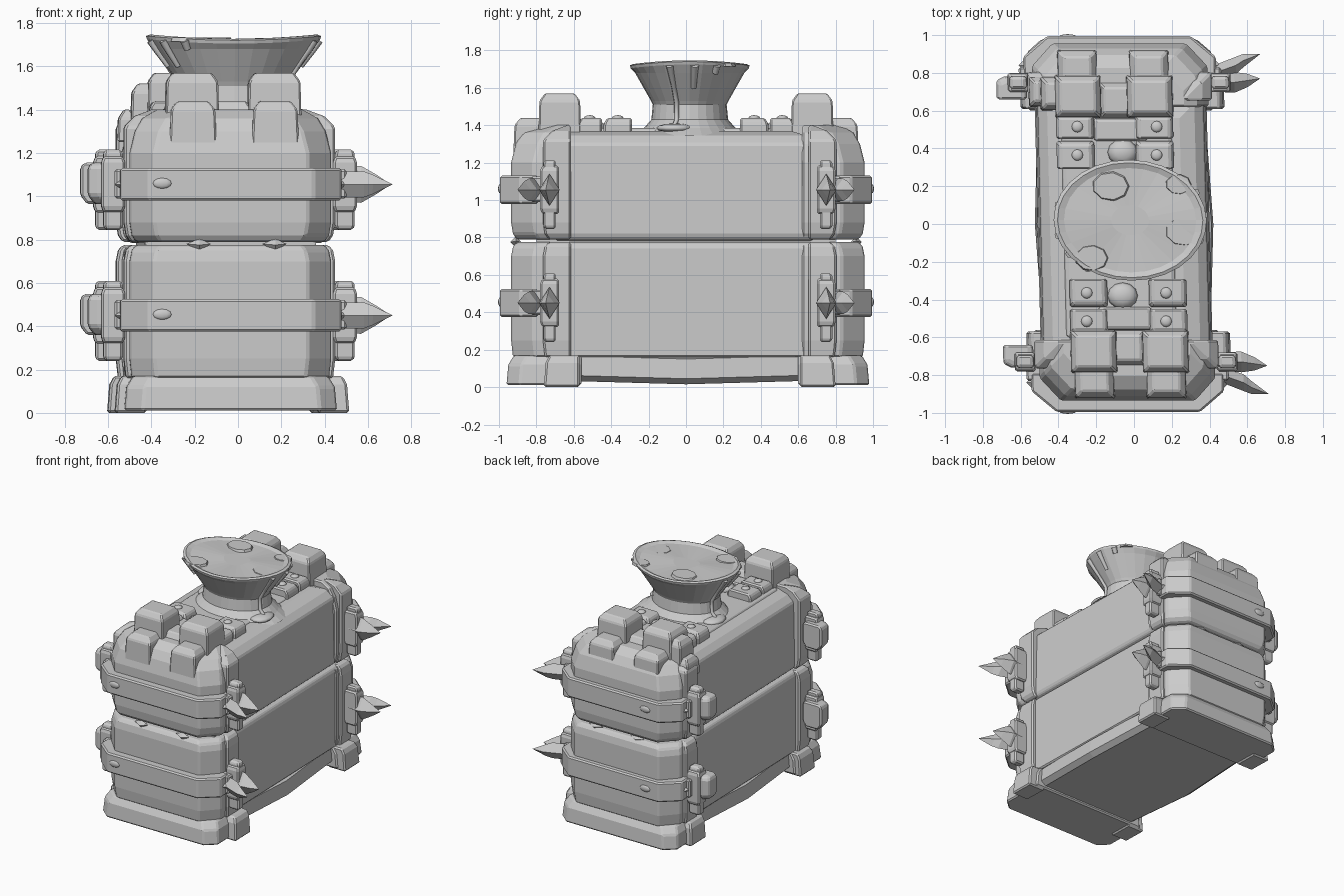
import bpy, bmesh, math

cube = bpy.data.objects.get("Cube")
if cube:
    bpy.data.objects.remove(cube, do_unlink=True)

stone = bpy.data.materials.new("plain_grey")
stone.use_nodes = True
GREY = (0.6, 0.6, 0.6, 1)
stone.diffuse_color = GREY
stone.node_tree.nodes["Principled BSDF"].inputs["Base Color"].default_value = GREY


def link(name, data):
    data.materials.append(stone)
    ob = bpy.data.objects.new(name, data)
    bpy.context.collection.objects.link(ob)
    return ob


def rings_mesh(name, rings, bevel=0.0):
    """Skin a stack of equal-length rings, cap both ends; the whole build leans slightly in plan."""
    bm = bmesh.new()
    loops = [[bm.verts.new((x - 0.025 * y, y, z)) for x, y, z in r] for r in rings]
    n = len(loops[0])
    for a, b in zip(loops, loops[1:]):
        for i in range(n):
            j = (i + 1) % n
            bm.faces.new((a[i], a[j], b[j], b[i]))
    bm.faces.new(loops[0])
    bm.faces.new(loops[-1])
    bmesh.ops.remove_doubles(bm, verts=bm.verts, dist=0.0005)
    bmesh.ops.recalc_face_normals(bm, faces=bm.faces)
    me = bpy.data.meshes.new(name)
    bm.to_mesh(me)
    bm.free()
    ob = link(name, me)
    if bevel:
        m = ob.modifiers.new("worn_edges", "BEVEL")
        m.width, m.segments, m.limit_method = bevel, 1, "ANGLE"
    return ob


def slab(name, x, y, levels, outer=(0.0, 0.0), s=1, bevel=0.01):
    """Block over x and y ranges; levels are (z, inset). outer chamfers the corners at the far y; s mirrors y."""
    cx, cy = outer
    rings = []
    for z, d in levels:
        x0, x1, y0, y1 = x[0] + d, x[1] - d, y[0], y[1] - d
        plan = [(x0, y0), (x1, y0)]
        plan += [(x1, y1 - cy), (x1 - cx, y1), (x0 + cx, y1), (x0, y1 - cy)] if cx else [(x1, y1), (x0, y1)]
        rings.append([(px, s * py, z) for px, py in plan])
    return rings_mesh(name, rings, bevel)


def block(name, x, y, z, taper, s=1, crown=0.02):
    """Chunky block tapering on all sides, with a faceted crown."""
    rings = []
    for pz, d in ((z[0], 0), (z[1] - 2 * crown, taper * 0.4), (z[1], taper + crown)):
        rings.append([(x[0] + d, s * (y[0] + d), pz), (x[1] - d, s * (y[0] + d), pz),
                      (x[1] - d, s * (y[1] - d), pz), (x[0] + d, s * (y[1] - d), pz)])
    return rings_mesh(name, rings, 0.008)


def spike(name, sections):
    """Diamond section swept along x; sections are (x, y, z, half_y, half_z)."""
    return rings_mesh(name, [[(x, y - h, z), (x, y, z - v), (x, y + h, z), (x, y, z + v)]
                             for x, y, z, h, v in sections])


def dome(name, loc, size):
    bm = bmesh.new()
    bmesh.ops.create_uvsphere(bm, u_segments=12, v_segments=6, radius=1)
    for v in bm.verts:
        v.co = [c * k + o for c, k, o in zip(v.co, size, loc)]
    me = bpy.data.meshes.new(name)
    bm.to_mesh(me)
    bm.free()
    me.shade_smooth()
    return link(name, me)


def oval(cx, cy, z, rx, ry, n=28, wave=0.0):
    return [(cx + rx * math.cos(t), cy + ry * math.sin(t), z + wave * math.cos(2 * t))
            for t in (2 * math.pi * i / n for i in range(n))]


# Long middle section: keel, two wall tiers and sloped deck
rings_mesh("keel", [[(-0.49 + dx, -0.7, z + 0.02), (-0.525 + dx, 0, z), (-0.49 + dx, 0.7, z + 0.02),
                     (0.385 - dx, 0.7, z + 0.02), (0.42 - dx, 0, z), (0.385 - dx, -0.7, z + 0.02)]
                    for z, dx in ((0.015, 0.04), (0.045, 0), (0.15, 0.01))])
slab("lower_wall", (-0.51, 0.4), (-0.7, 0.7), [(0.16, 0), (0.75, 0), (0.775, 0.02)])
slab("upper_wall", (-0.505, 0.395), (-0.7, 0.7), [(0.785, 0.02), (0.81, 0), (1.3, 0.01), (1.345, 0.06), (1.37, 0.14)])
slab("seam_core", (-0.45, 0.34), (-0.8, 0.8), [(0.7, 0), (0.85, 0)], bevel=0)
slab("deck", (-0.4, 0.24), (-0.6, 0.6), [(1.33, 0), (1.385, 0.04)])

LOWER = [(0.16, 0.01), (0.25, 0), (0.7, 0), (0.75, 0.01), (0.775, 0.03)]
UPPER = [(0.79, 0.03), (0.82, 0.01), (0.88, 0), (1.2, 0)]
CAP_TOP = [(1.3, 0.025), (1.36, 0.06), (1.4, 0.13)]
POST_TOP = [(1.32, 0), (1.37, 0.05), (1.4, 0.13)]

for s, end in ((-1, "front"), (1, "back")):
    o = 0.02 * s
    # End foot with two side ears
    slab(end + "_foot", (-0.545, 0.435), (0.58 + o, 0.97 + o / 2), [(0.01, 0), (0.12, 0.01), (0.17, 0.04)],
         (0.08, 0.07), s)
    for x in ((-0.585, -0.44), (0.35, 0.495)):
        slab(end + "_foot_ear", x, (0.59 + o, 0.78 + o), [(0, 0), (0.13, 0.01), (0.17, 0.03)], s=s)
    # Rounded end caps and corner posts
    for tier, levels, cap_top, post_top in (("lower", LOWER, [], []), ("upper", UPPER, CAP_TOP, POST_TOP)):
        slab(f"{end}_{tier}_cap", (-0.52, 0.41), (0.62, 0.945 + o / 2), levels + cap_top, (0.11, 0.12), s)
        slab(f"{end}_{tier}_post", (-0.545, 0.43), (0.635 + o, 0.785 + o), levels + post_top, s=s)
    # Strap, clasps, pegs and spikes on each tier
    for tier, z in (("lower", 0.45), ("upper", 1.055)):
        tag = f"{end}_{tier}_"
        slab(tag + "strap", (-0.565, 0.455), (0.79, 0.995), [(z - 0.075, 0), (z + 0.075, 0)], (0.13, 0.11), s)
        slab(tag + "strap_end", (-0.59, 0.48), (0.7 + o / 2, 0.83), [(z - 0.065, 0), (z + 0.07, 0)], s=s)
        slab(tag + "clasp", (-0.71, -0.55), (0.65 + o / 2, 0.77 + o / 2),
             [(z - 0.09, 0.03), (z - 0.05, 0), (z + 0.08, 0), (z + 0.1, 0.02)], (0.04, 0.02), s)
        yc = 0.74 + o / 2
        for x in ((-0.65, -0.54), (0.42, 0.53)):
            slab(tag + "peg", x, (yc - 0.05, yc + 0.05), [(z - 0.13, 0.01), (z - 0.1, 0), (z + 0.1, 0), (z + 0.13, 0.01)],
                 s=s)
            mid = sum(x) / 2
            slab(tag + "peg_bar", (mid - 0.045, mid + 0.045), (yc - 0.033, yc + 0.033),
                 [(z - 0.21, 0.008), (z - 0.19, 0), (z + 0.14, 0), (z + 0.16, 0.008)], s=s)
        spike(tag + "spike", [(0.45, s * yc, z, 0.05, 0.08), (0.55, s * yc, z, 0.055, 0.085),
                              (0.62, s * (yc + 0.01), z, 0.035, 0.045), (0.685, s * (yc + 0.02), z, 0.001, 0.001)])
        spike(tag + "side_barb", [(0.42, s * 0.79, z, 0.04, 0.06), (0.56, s * 0.84, z, 0.045, 0.06),
                                  (0.6, s * 0.865, z, 0.035, 0.045), (0.69, s * 0.9, z, 0.001, 0.001)])
        for x in (-0.54, 0.43):
            spike(tag + "corner_stud", [(x - 0.05, s * 0.84, z, 0.001, 0.001), (x, s * 0.84, z, 0.05, 0.035),
                                        (x + 0.05, s * 0.84, z, 0.001, 0.001)])
        dome(tag + "rivet", (-0.35, s * 0.993, z + 0.005), (0.045, 0.012, 0.025))
    # Crenel blocks on each end, plates and studs between them and the bowl
    shift = -0.03 if s > 0 else 0.02
    for cx in (-0.25, 0.13):
        x = cx + shift
        block(end + "_tall_block", (x - 0.125, x + 0.125), (0.56, 0.79), (1.3, 1.57), 0.015, s)
        block(end + "_low_block", (x - 0.11, x + 0.11), (0.74, 0.925), (1.2, 1.44), 0.02, s)
        side = math.copysign(0.02, cx)
        for row, y in (("outer", (0.45, 0.58)), ("inner", (0.29, 0.44))):
            slab(f"{end}_{row}_plate", (x - 0.1 + side, x + 0.1 + side), y, [(1.33, 0), (1.41, 0), (1.44, 0.02)], s=s)
            dome(end + "_plate_stud", (x + side, s * sum(y) / 2, 1.44), (0.03, 0.03, 0.014))
    slab(end + "_middle_bar", (-0.2, 0.08), (0.44, 0.56), [(1.33, 0), (1.4, 0), (1.415, 0.01)], s=s)
    block(end + "_rear_step", (-0.17, 0.05), (0.56, 0.75), (1.33, 1.44), 0.01, s)
    dome(end + "_middle_stud", (-0.06, s * 0.38, 1.39), (0.08, 0.07, 0.04))
    # Chips along the seam
    for x in (-0.2, 0.15):
        spike(end + "_seam_chip", [(x - 0.06, s * 0.91, 0.78, 0.001, 0.001), (x, s * 0.91, 0.775, 0.03, 0.03),
                                   (x + 0.05, s * 0.91, 0.78, 0.001, 0.001)])
block("back_shoulder_block", (-0.48, -0.34), (0.6, 0.78), (1.28, 1.52), 0.015)
block("back_shoulder_step", (-0.54, -0.45), (0.62, 0.78), (1.25, 1.4), 0.01)

# Flared bowl with a filled top
CX, CY = -0.02, 0.02
PROFILE = [(0.37, 1.345), (0.31, 1.385), (0.26, 1.43), (0.25, 1.51), (0.262, 1.53), (0.37, 1.68), (0.4, 1.715),
           (0.405, 1.73), (0.385, 1.737), (0.35, 1.725), (0.1, 1.72)]
rings_mesh("bowl", [oval(CX, CY, z, r, r * 0.79, wave=0.01 if z > 1.7 else 0) for r, z in PROFILE])

# Crusts lying on the fill
for x, y, r in ((-0.12, 0.2, 0.1), (0.24, 0.21, 0.07), (0.26, -0.04, 0.1), (-0.23, -0.18, 0.09)):
    rings_mesh("crust", [oval(x, y, 1.715, r, r * 0.8, 9), oval(x, y, 1.733, r * 0.92, r * 0.72, 9)])

# Drips running down the bowl to the deck
for deg, stop in ((-20, 1.4), (5, 1.6), (28, 1.64), (165, 1.4), (195, 1.58), (215, 1.62), (-125, 1.66)):
    a = math.radians(deg)
    path = [(r, z) for r, z in ((0.395, 1.72), (0.37, 1.68), (0.312, 1.6), (0.26, 1.52), (0.257, 1.43), (0.31, 1.39))
            if z >= stop - 0.02]
    cu = bpy.data.curves.new("drip", "CURVE")
    cu.dimensions, cu.bevel_depth, cu.bevel_resolution, cu.use_fill_caps = "3D", 0.017, 1, True
    sp = cu.splines.new("POLY")
    sp.points.add(len(path) - 1)
    for k, (p, (r, z)) in enumerate(zip(sp.points, path)):
        p.co = (CX + r * math.cos(a), CY + r * 0.79 * math.sin(a), z, 1)
        p.radius = 1.3 - 0.25 * min(k, 2)
    link("drip", cu)
    if stop < 1.5:
        dome("drip_puddle", (CX + 0.28 * math.cos(a), CY + 0.23 * math.sin(a), 1.385), (0.08, 0.1, 0.025))
